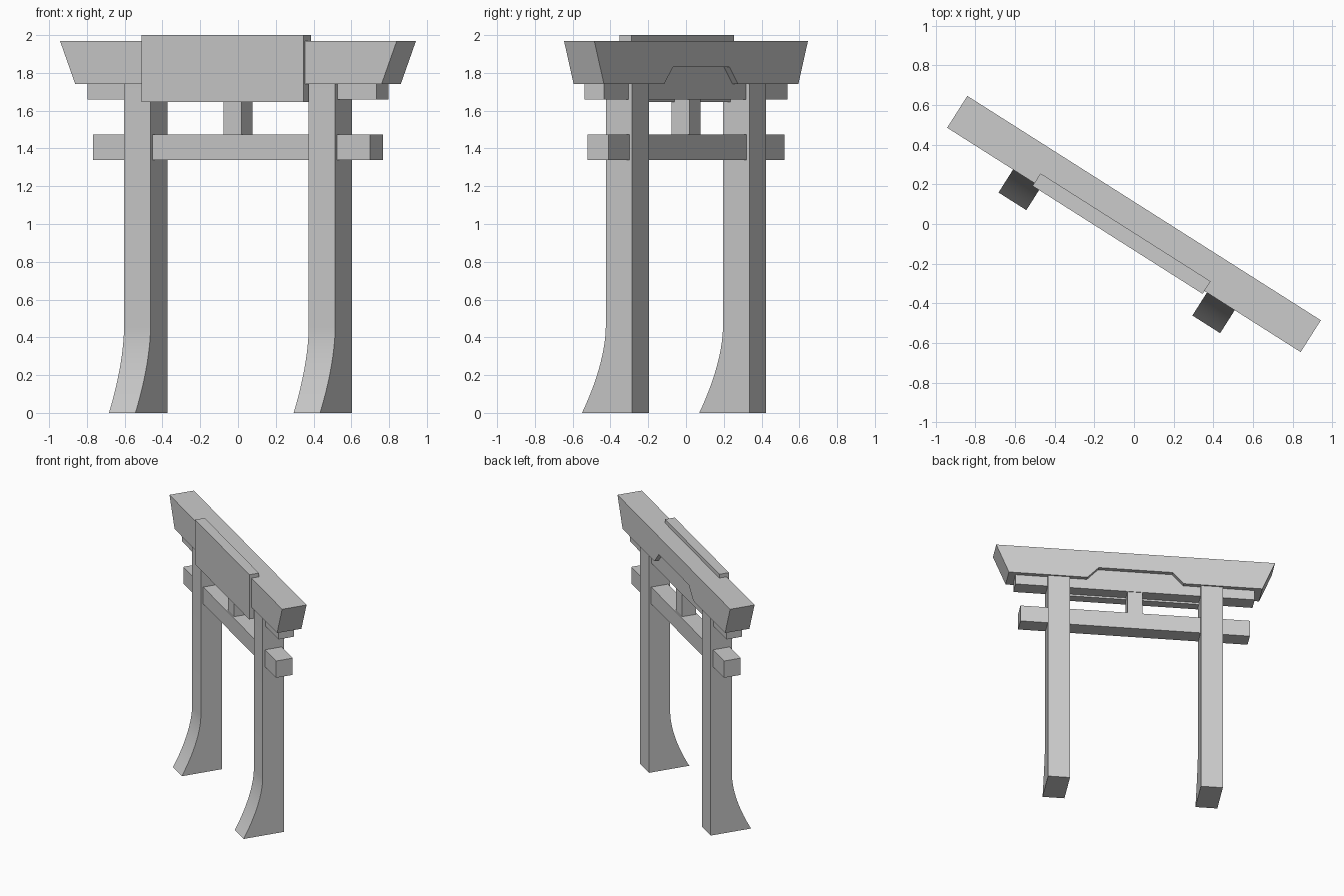
import bpy, bmesh, math

if "Cube" in bpy.data.objects:
    bpy.data.objects.remove(bpy.data.objects["Cube"])

TURN = math.radians(-32.4)  # whole gate is turned about z


def prism(name, profile, to_xyz, start, end):
    """Extrude a closed 2D profile between two positions."""
    bm = bmesh.new()
    ends = [[bm.verts.new(to_xyz(p, q, t)) for p, q in profile] for t in (start, end)]
    bm.faces.new(ends[0])
    bm.faces.new(ends[1])
    n = len(profile)
    for i in range(n):
        j = (i + 1) % n
        bm.faces.new((ends[0][i], ends[0][j], ends[1][j], ends[1][i]))
    bmesh.ops.recalc_face_normals(bm, faces=bm.faces)
    mesh = bpy.data.meshes.new(name)
    bm.to_mesh(mesh)
    bm.free()
    obj = bpy.data.objects.new(name, mesh)
    bpy.context.collection.objects.link(obj)
    obj.rotation_euler.z = TURN
    return obj


def along_depth(p, q, t):
    return (p, t, q)


def along_width(p, q, t):
    return (t, p, q)


def box(name, x0, x1, y0, y1, z0, z1):
    return prism(name, [(x0, z0), (x1, z0), (x1, z1), (x0, z1)], along_depth, y0, y1)


# Pillars, with feet sweeping forward
half, flare, flare_top, steps = 0.083, 0.149, 0.45, 12
front = []
for i in range(steps + 1):
    z = flare_top * i / steps
    front.append((-half - flare * (1 - i / steps) ** 1.7, z))
pillar_profile = [(half, 0)] + front + [(-half, 1.74), (half, 1.74)]
for side, label in ((-1, "left"), (1, "right")):
    pillar = prism(label + "_pillar", pillar_profile, along_width,
                   side * 0.579 - half, side * 0.579 + half)
    bpy.ops.object.select_all(action='DESELECT')
    pillar.select_set(True)
    bpy.context.view_layer.objects.active = pillar
    bpy.ops.object.shade_smooth_by_angle(angle=math.radians(30))

# Top beam: slanted ends and a shallow trapezoid recess underneath
right_half = [(0.28, 1.83), (0.365, 1.74), (0.96, 1.74), (1.056, 1.97)]
top_profile = right_half + [(-x, z) for x, z in reversed(right_half)]
prism("top_beam", top_profile, along_depth, -0.095, 0.095)

# Under beam, seen through the recess
box("under_beam", -0.906, 0.906, -0.061, 0.061, 1.66, 1.86)

# Tie beam and the short strut above it
box("tie_beam", -0.869, 0.869, -0.065, 0.065, 1.34, 1.473)
box("centre_strut", -0.056, 0.056, -0.056, 0.056, 1.473, 1.66)

# Plain board on the front
box("front_board", -0.535, 0.481, -0.112, -0.037, 1.645, 2.0)
